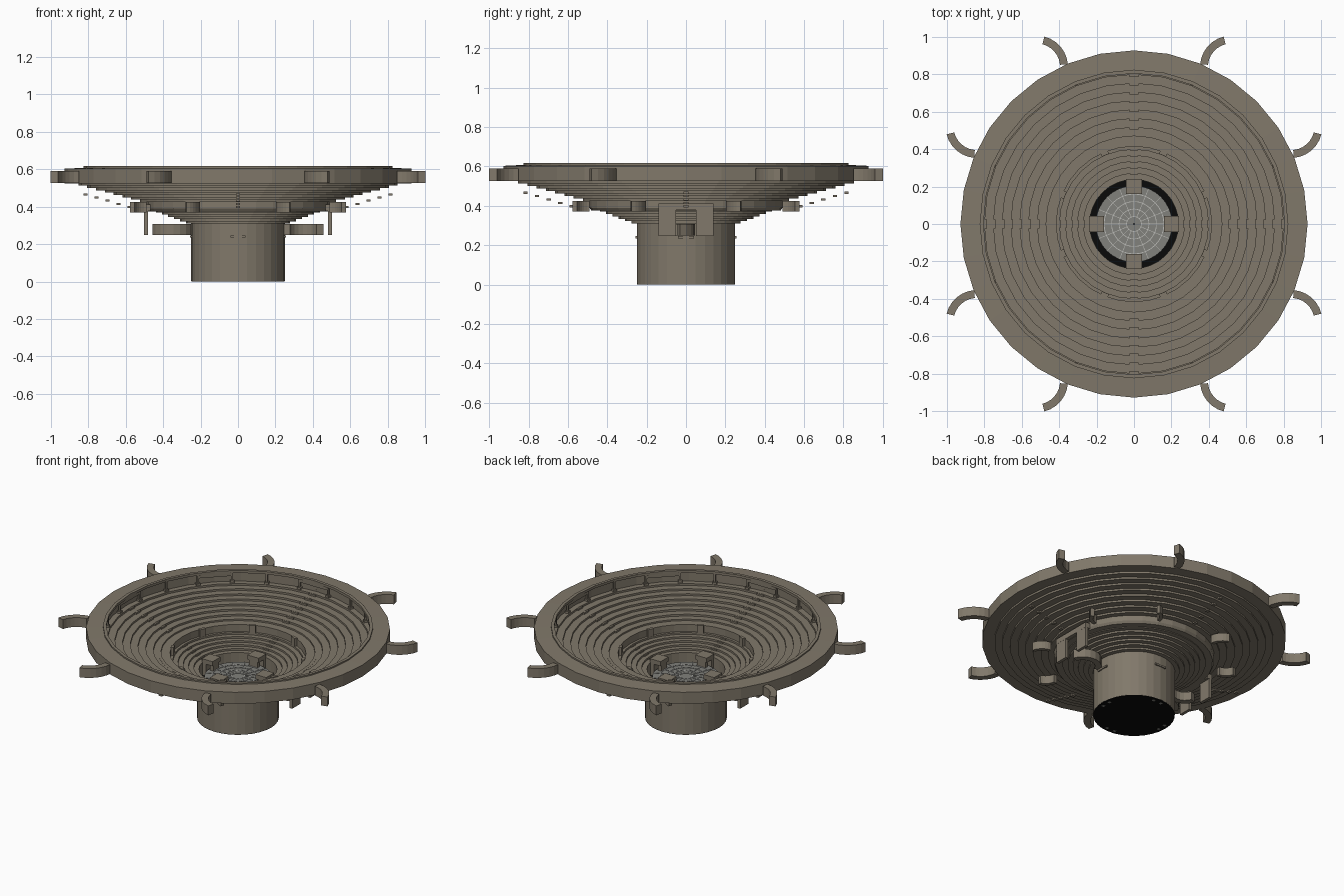
import bpy, bmesh, math
from math import sin, cos, pi, radians
from mathutils import Matrix

if "Cube" in bpy.data.objects:
    bpy.data.objects.remove(bpy.data.objects["Cube"])


def material(name, col):
    m = bpy.data.materials.new(name)
    m.diffuse_color = (*col, 1)
    m.use_nodes = True
    m.node_tree.nodes["Principled BSDF"].inputs["Base Color"].default_value = m.diffuse_color
    return m


STONE = material("stone", (0.22, 0.19, 0.145))
BLACK = material("black", (0.003, 0.003, 0.003))
GRATE = material("grate_grey", (0.22, 0.22, 0.20))
LINE = material("grate_line", (0.5, 0.5, 0.48))


def finish(name, bm, mat, smooth=False):
    bmesh.ops.recalc_face_normals(bm, faces=bm.faces)
    me = bpy.data.meshes.new(name)
    bm.to_mesh(me)
    bm.free()
    ob = bpy.data.objects.new(name, me)
    bpy.context.collection.objects.link(ob)
    me.materials.append(mat)
    return ob


def add_lathe(bm, prof, n=32):
    # closed (r, z) outline swept about the z axis
    rings = [[bm.verts.new((r * cos(2 * pi * i / n), r * sin(2 * pi * i / n), z))
              for r, z in prof] for i in range(n)]
    m = len(prof)
    for i in range(n):
        a, b = rings[i], rings[(i + 1) % n]
        for j in range(m):
            k = (j + 1) % m
            bm.faces.new((a[j], b[j], b[k], a[k]))


def add_ring(bm, r0, r1, z0, z1, n=32):
    add_lathe(bm, [(r0, z0), (r1, z0), (r1, z1), (r0, z1)], n)


def add_box(bm, centre, size, angle=0.0):
    # box placed at centre, then turned about the model's axis
    mat = Matrix.Rotation(angle, 4, 'Z') @ Matrix.Translation(centre) @ Matrix.Diagonal((*size, 1))
    bmesh.ops.create_cube(bm, size=1, matrix=mat)


def add_arc(bm, c, r0, r1, a0, a1, z0, z1, tf=lambda x, y: (x, y), n=6):
    # curved slab; tf mirrors the plan
    secs = []
    for i in range(n + 1):
        a = radians(a0 + (a1 - a0) * i / n)
        secs.append([bm.verts.new((*tf(c[0] + r * cos(a), c[1] + r * sin(a)), z))
                     for r, z in ((r0, z0), (r1, z0), (r1, z1), (r0, z1))])
    for a, b in zip(secs, secs[1:]):
        for j in range(4):
            k = (j + 1) % 4
            bm.faces.new((a[j], b[j], b[k], a[k]))
    bm.faces.new(secs[0])
    bm.faces.new(secs[-1])


def disc(name, r, z, mat, n=32):
    bm = bmesh.new()
    bmesh.ops.create_circle(bm, cap_ends=True, segments=n, radius=r,
                            matrix=Matrix.Translation((0, 0, z)))
    return finish(name, bm, mat)


# Pedestal drum
bm = bmesh.new()
add_ring(bm, 0.238, 0.25, 0.003, 0.325)
finish("pedestal", bm, STONE)
bm = bmesh.new()
add_ring(bm, 0.002, 0.249, 0.0, 0.004)
finish("pedestal_underside", bm, BLACK)
disc("pit_floor", 0.239, 0.24, BLACK)

# Small studs under the drum
bm = bmesh.new()
for k in range(4):
    for s in (-0.13, 0.13):
        add_box(bm, (0.222, 0, 0.001), (0.018, 0.018, 0.004), k * pi / 2 + s)
finish("underside_studs", bm, GRATE)

# Grate with web of rings and spokes
bm = bmesh.new()
add_ring(bm, 0.002, 0.205, 0.24, 0.28)
finish("grate", bm, GRATE)
bm = bmesh.new()
for r in (0.04, 0.08, 0.12, 0.16):
    add_ring(bm, r - 0.002, r + 0.002, 0.279, 0.283)
for k in range(16):
    add_box(bm, (0.12, 0, 0.281), (0.16, 0.003, 0.004), k * pi / 8)
finish("grate_web", bm, LINE)

# Four bracket blocks around the pit, with outer tabs
bm = bmesh.new()
for k in range(4):
    a = k * pi / 2
    add_box(bm, (0.20, 0, 0.335), (0.08, 0.085, 0.03), a)
    add_box(bm, (0.225, 0, 0.29), (0.03, 0.085, 0.11), a)
    add_box(bm, (0.175, 0, 0.30), (0.025, 0.06, 0.05), a)
    add_box(bm, (0.246, 0, 0.24), (0.02, 0.08, 0.012), a)
finish("pit_brackets", bm, STONE)

# Lower and upper terraces of the bowl
bm = bmesh.new()
for i in range(6):
    r = 0.238 + 0.032 * i
    add_ring(bm, r, r + 0.040, 0.310 + 0.012 * i, 0.328 + 0.012 * i)
finish("lower_terraces", bm, STONE)
bm = bmesh.new()
for i in range(8):
    r = 0.47 + 0.047 * i
    add_ring(bm, r, r + 0.054, 0.425 + 0.0125 * i, 0.444 + 0.0125 * i)
finish("upper_terraces", bm, STONE)

# Middle ring wall
bm = bmesh.new()
add_lathe(bm, [(0.415, 0.375), (0.48, 0.375), (0.49, 0.39), (0.49, 0.445),
               (0.47, 0.445), (0.47, 0.435), (0.415, 0.435)])
finish("middle_ring", bm, STONE)
bm = bmesh.new()
for k in range(8):
    add_box(bm, (0.408, 0, 0.41), (0.02, 0.04, 0.06), (k + 0.5) * pi / 4)
finish("middle_ring_blocks", bm, STONE)

# Outer rim with overhanging lip
bm = bmesh.new()
add_lathe(bm, [(0.835, 0.525), (0.928, 0.525), (0.928, 0.603), (0.825, 0.608),
               (0.825, 0.617), (0.805, 0.617), (0.805, 0.60), (0.835, 0.60)])
rim = finish("outer_rim", bm, STONE)

# Posts and panels beneath the lip
bm = bmesh.new()
for k in range(24):
    a = (k + 0.5) * pi / 12
    add_box(bm, (0.815, 0, 0.565), (0.012, 0.012, 0.08), a)
    add_box(bm, (0.815, 0, 0.537), (0.024, 0.026, 0.016), a)
for k in range(8):
    add_box(bm, (0.815, 0, 0.59), (0.022, 0.2, 0.025), k * pi / 4)
finish("rim_posts", bm, STONE)

# Stair treads along the axes: raised inside the bowl and floating beneath it
bm = bmesh.new()
for k in range(4):
    for i in range(8):
        add_box(bm, (0.515 + 0.047 * i, 0, 0.449 + 0.0125 * i), (0.02, 0.05, 0.012), k * pi / 2)
    for i in range(5):
        add_box(bm, (0.58 + 0.059 * i, 0, 0.398 + 0.017 * i), (0.022, 0.024, 0.011), k * pi / 2)
    for i in range(5):
        add_box(bm, (0.27 + 0.032 * i, 0, 0.332 + 0.012 * i), (0.016, 0.04, 0.01), k * pi / 2)
finish("stair_treads", bm, STONE)

# Eight curved hooks on the rim, and eight smaller ones on the middle ring
for name, s, z0, z1 in (("rim_hooks", 1.0, 0.527, 0.59), ("middle_hooks", 0.575, 0.37, 0.425)):
    bm = bmesh.new()
    for sx in (-1, 1):
        for sy in (-1, 1):
            for swap in (False, True):
                def tf(x, y):
                    x, y = (y, x) if swap else (x, y)
                    return sx * x * s, sy * y * s
                add_arc(bm, (0.84, 0.52), 0.125, 0.167, -85, -14, z0, z1, tf)
    finish(name, bm, STONE)

# Side arms and hanging plates at left and right
bm = bmesh.new()
for s in (-1, 1):
    add_arc(bm, (0.35, -0.07), 0.075, 0.115, 20, 165, 0.25, 0.307, lambda x, y: (s * x, s * y), 8)
finish("side_arms", bm, STONE)
bm = bmesh.new()
for s in (-1, 1):
    for y in (-0.095, 0.095):
        add_box(bm, (s * 0.492, y, 0.315), (0.02, 0.088, 0.135))
    add_box(bm, (s * 0.485, 0, 0.395), (0.035, 0.28, 0.035))
finish("hanging_plates", bm, STONE)
